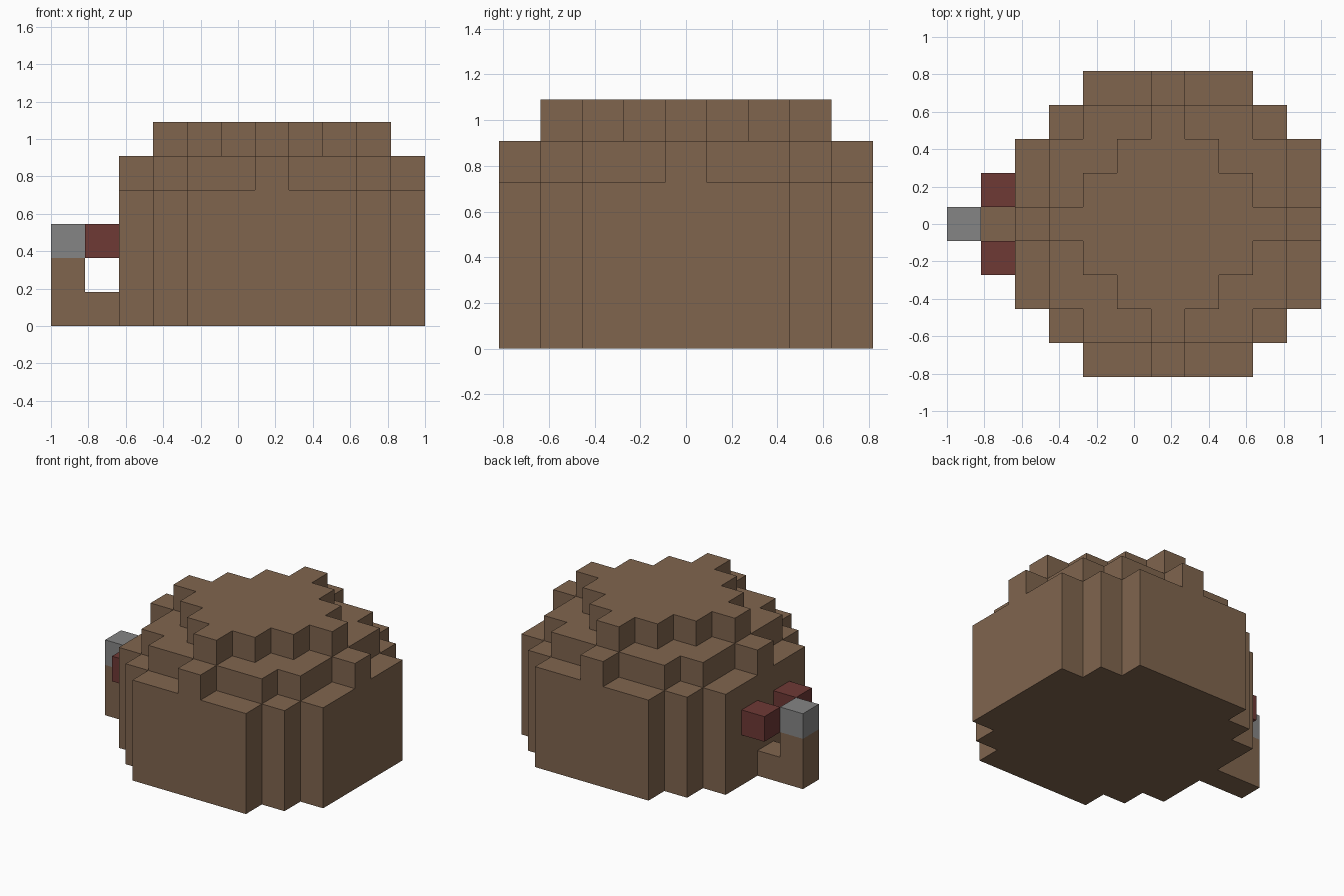
import bpy
import bmesh
from mathutils import Vector

default = bpy.data.objects.get("Cube")
if default:
    bpy.data.objects.remove(default, do_unlink=True)

CELL = 2 / 11           # edge of one block; the model is 11 blocks long
BODY_CENTER = 1         # the body sits one block towards +x


def make_material(name, rgb):
    mat = bpy.data.materials.new(name)
    color = (*rgb, 1)
    mat.diffuse_color = color
    mat.use_nodes = True
    mat.node_tree.nodes["Principled BSDF"].inputs["Base Color"].default_value = color
    return mat


brown = make_material("brown", (0.216, 0.130, 0.076))
grey = make_material("grey", (0.235, 0.235, 0.235))
red = make_material("dark red", (0.156, 0.041, 0.036))


def block_object(name, cells, mat):
    """Join unit blocks, given by (column, row, level), into one clean outer skin."""
    cells = set(cells)
    bm = bmesh.new()
    for cell in cells:
        center = Vector(cell) + Vector((0, 0, 0.5))
        for axis in range(3):
            for sign in (-1, 1):
                out = Vector((0, 0, 0))
                out[axis] = sign
                neighbour = tuple(c + int(o) for c, o in zip(cell, out))
                if neighbour in cells:
                    continue
                u, v = Vector((0, 0, 0)), Vector((0, 0, 0))
                u[(axis + 1) % 3] = 0.5
                v[(axis + 2) % 3] = 0.5 * sign
                mid = center + out / 2
                corners = (mid - u - v, mid + u - v, mid + u + v, mid - u + v)
                bm.faces.new([bm.verts.new(p * CELL) for p in corners])
    bmesh.ops.remove_doubles(bm, verts=bm.verts, dist=CELL / 100)
    bmesh.ops.dissolve_limit(bm, angle_limit=0.01, verts=bm.verts, edges=bm.edges)
    mesh = bpy.data.meshes.new(name)
    bm.to_mesh(mesh)
    bm.free()
    mesh.materials.append(mat)
    obj = bpy.data.objects.new(name, mesh)
    bpy.context.collection.objects.link(obj)
    return obj


def in_body(i, j, level):
    a, b = abs(i), abs(j)
    if level < 4:                       # wall: square with stepped corners
        return a + b <= 6
    if level == 4:                      # shoulder with four ridges
        return a * b == 0 or (max(a, b) <= 3 and a + b <= 5)
    return a + b <= 3                   # stepped diamond crown


# Domed body
block_object("body", [(i + BODY_CENTER, j, k)
                      for i in range(-4, 5) for j in range(-4, 5) for k in range(6)
                      if in_body(i, j, k)], brown)

# Bent arm on the right side with its grey tip
block_object("arm", [(-4, 0, 0), (-5, 0, 0), (-5, 0, 1)], brown)
block_object("arm_tip", [(-5, 0, 2)], grey)

# Pair of red blocks on the right wall
for side, row in (("left", 1), ("right", -1)):
    block_object(f"red_block_{side}", [(-4, row, 2)], red)
